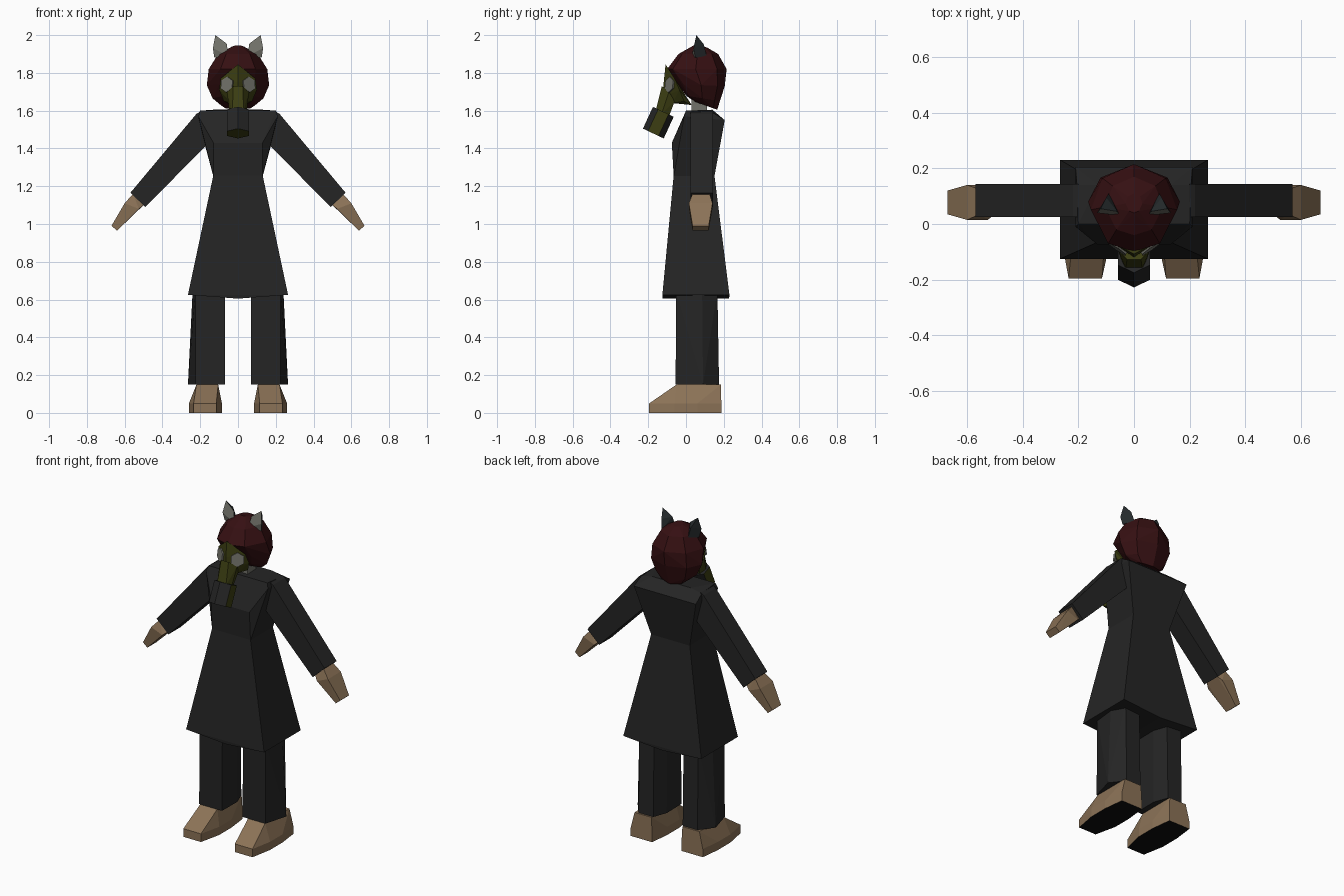
import bpy, bmesh
from mathutils import Vector

cube = bpy.data.objects.get("Cube")
if cube:
    bpy.data.objects.remove(cube, do_unlink=True)


def material(name, *rgb):
    m = bpy.data.materials.new(name)
    m.use_nodes = True
    m.diffuse_color = (*rgb, 1)
    m.node_tree.nodes["Principled BSDF"].inputs["Base Color"].default_value = (*rgb, 1)
    return m


coat = material("charcoal cloth", .018, .018, .018)
sole = material("black sole", .004, .004, .004)
tan = material("tan", .26, .17, .095)
red = material("dark red hair", .036, .005, .006)
olive = material("olive rubber", .045, .048, .006)
grey = material("pale grey", .17, .17, .145)
slate = material("dark slate", .018, .023, .025)


def hull(name, points, mats, rule=None, side=1):
    """Convex faceted part; rule picks the second material from a face normal."""
    bm = bmesh.new()
    for x, y, z in points:
        bm.verts.new((x * side, y, z))
    res = bmesh.ops.convex_hull(bm, input=bm.verts[:])
    junk = {g for g in res["geom_interior"] + res["geom_unused"]
            if isinstance(g, bmesh.types.BMVert)}
    bmesh.ops.delete(bm, geom=list(junk), context='VERTS')
    bmesh.ops.dissolve_limit(bm, angle_limit=.03, verts=bm.verts[:], edges=bm.edges[:])
    bmesh.ops.recalc_face_normals(bm, faces=bm.faces[:])
    for f in bm.faces:
        f.normal_update()
        f.material_index = int(bool(rule and rule(f.normal)))
    mesh = bpy.data.meshes.new(name)
    bm.to_mesh(mesh)
    bm.free()
    for m in mats:
        mesh.materials.append(m)
    obj = bpy.data.objects.new(name, mesh)
    bpy.context.collection.objects.link(obj)
    return obj


def pair(name, points, mats, rule=None):
    for side, word in ((1, "left_"), (-1, "right_")):
        hull(word + name, points, mats, rule, side)


def both(points):
    return [(s * x, y, z) for x, y, z in points for s in (1, -1)]


def box(x0, x1, y0, y1, z0, z1):
    return [(x, y, z) for x in (x0, x1) for y in (y0, y1) for z in (z0, z1)]


# Coat: flared skirt with a slightly dipped hem, then the chest and shoulders
hull("coat_skirt", both([(.13, -.065, 1.26), (.13, .15, 1.26),
                         (.265, -.125, .625), (.265, .23, .625),
                         (0, -.123, .605), (0, .228, .605)]), [coat])
hull("coat_torso", both([(.13, -.065, 1.25), (.13, .15, 1.25),
                         (.13, -.075, 1.43), (.175, .18, 1.43),
                         (.21, -.01, 1.57), (.21, .205, 1.55),
                         (.2, 0, 1.6), (.13, .14, 1.605), (.205, .14, 1.59)]), [coat])

# Sleeves and hands
pair("sleeve", [(x, y, z) for y in (.025, .143) for x, z in
                ((.2, 1.595), (.22, 1.583), (.165, 1.42), (.57, 1.165), (.49, 1.09))], [coat])
pair("hand", [(x, y, z) for x, z, y0, y1 in
              ((.555, 1.16, .035, .125), (.5, 1.1, .035, .125),
               (.6, 1.11, .015, .14), (.525, 1.08, .015, .14),
               (.67, .99, .035, .12), (.64, .965, .035, .12)) for y in (y0, y1)], [tan])

# Trouser legs with chamfered backs, and shoes with dark soles
leg_section = ((.07, -.055), (.225, -.055), (.265, .09), (.2, .175), (.1, .175), (.068, .09))
pair("trouser_leg", [(x, y, .15) for x, y in leg_section]
     + [(min(x, .24), y * .95, .65) for x, y in leg_section], [coat])
pair("shoe", box(.115, .235, -.195, -.194, 0, .05) + box(.085, .26, -.06, .06, 0, .05)
     + box(.1, .245, .18, .187, 0, .05) + box(.105, .22, -.05, .185, .14, .15),
     [tan, sole], lambda n: n.z < -.9)

# Neck and faceted hair; each ring gives front z, back z, half width, front y, back y
hull("neck", box(-.045, .045, .03, .11, 1.58, 1.7), [grey])
hair = []
for zf, zb, w, yf, yb in ((1.65, 1.605, .09, .04, .165), (1.68, 1.65, .135, 0, .18),
                          (1.74, 1.73, .165, -.035, .205), (1.82, 1.82, .155, -.1, .215),
                          (1.9, 1.9, .105, -.04, .17), (1.945, 1.935, .03, .04, .11)):
    for fx, t in ((0, 0), (.6, .095), (1, .48), (.73, .84), (0, 1)):
        hair += both([(fx * w, yf + (yb - yf) * t, zf + (zb - zf) * t)])
hull("hair", hair, [red])

# Ears: pale in front, dark behind
pair("ear", [(.12, .055, 2), (.133, .04, 1.93), (.125, .05, 1.88), (.05, .03, 1.89),
             (.06, .045, 1.955), (.09, .11, 1.89), (.1, .095, 1.95)],
     [slate, grey], lambda n: n.y < -.25)

# Mask with a centre ridge, a snout and lenses
hull("mask", both([(0, -.108, 1.845), (0, -.118, 1.75), (0, -.12, 1.67),
                   (.092, -.06, 1.77), (.1, -.035, 1.71), (.075, -.01, 1.65),
                   (.04, .03, 1.63), (.035, -.07, 1.64)]), [olive])
hull("mask_snout", both([(.025, -.128, 1.73), (.058, -.09, 1.7), (.045, -.06, 1.65),
                         (.03, -.16, 1.6), (.045, -.13, 1.58), (.03, -.09, 1.57)]), [olive])
for s, word in ((1, "left_"), (-1, "right_")):
    normal = Vector((.56 * s, -.82, .12))
    bpy.ops.mesh.primitive_cylinder_add(vertices=6, radius=.042, depth=.009,
                                        location=(.058 * s, -.087, 1.738))
    lens = bpy.context.object
    lens.name = word + "lens"
    lens.rotation_mode = 'QUATERNION'
    lens.rotation_quaternion = normal.to_track_quat('Z', 'Y')
    lens.data.materials.append(grey)

# Six-sided filter canister, tilted forward, with olive end and sides
top_front, bottom_front, across = Vector((0, -.175, 1.62)), Vector((0, -.228, 1.505)), Vector((0, .11, -.052))
can = []
for end in (top_front, bottom_front):
    for x, t in ((0, 0), (.057, .25), (.057, .75), (0, 1)):
        p = end + across * t
        can += both([(x, p.y, p.z)])
hull("filter_canister", can, [coat, olive], lambda n: abs(n.x) > .9 or n.z < -.8)
